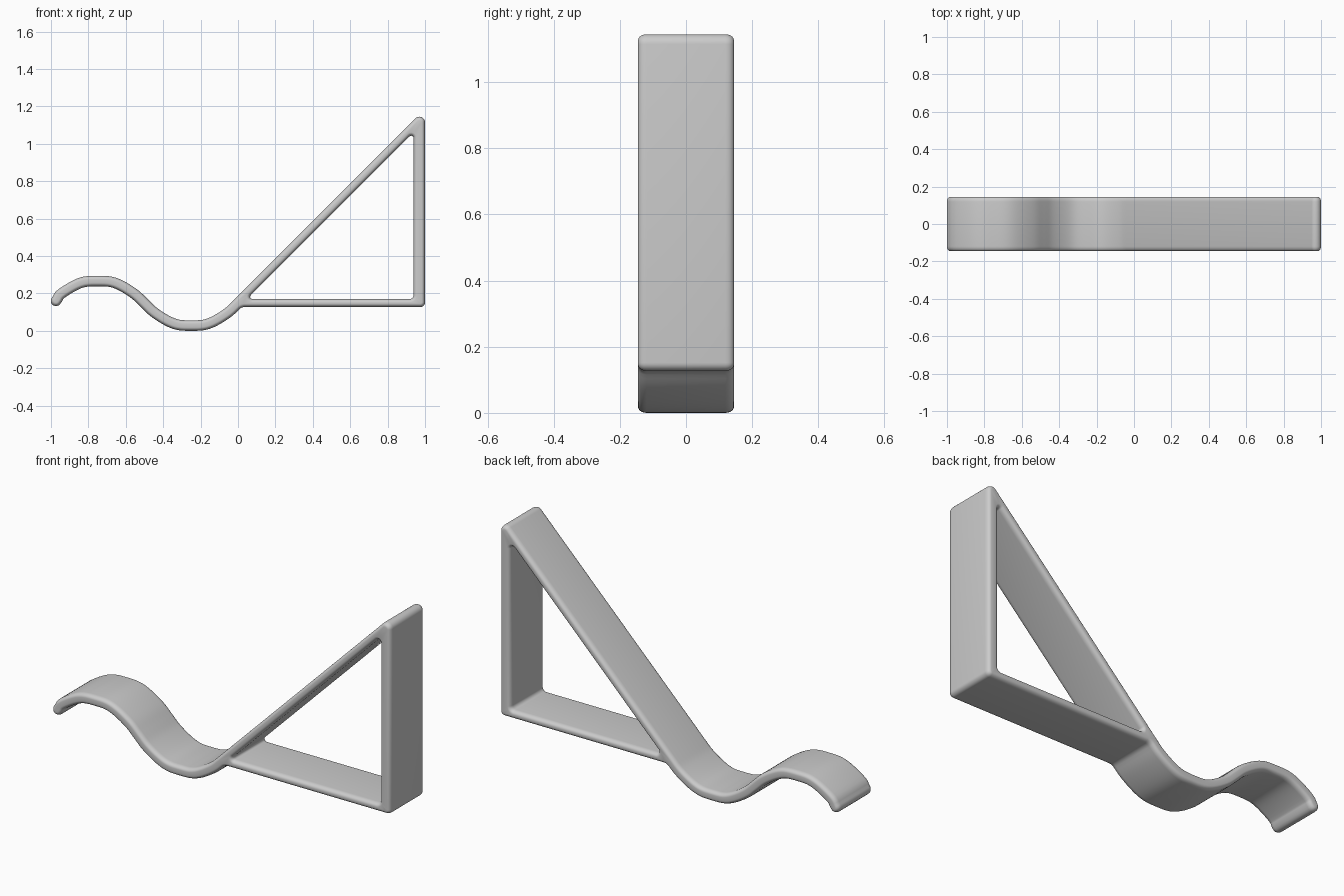
import bpy, bmesh
from math import sin, cos, pi, atan2, tan, radians
from mathutils import Vector

cube = bpy.data.objects.get("Cube")
if cube:
    bpy.data.objects.remove(cube, do_unlink=True)

HALF_WIDTH = 0.145   # half of the strip's depth in y
HALF_THICK = 0.028   # half of the ribbon's thickness
MID = 0.147          # height the wave swings around
RIM_IN, RIM_Y = 0.018, 0.026


def fillet(before, corner, after, r, steps=6):
    """Arc of radius r rounding one corner of an outline."""
    a, b = (before - corner).normalized(), (after - corner).normalized()
    half = a.angle(b) / 2
    centre = corner + (a + b).normalized() * (r / sin(half))
    start = corner + a * (r / tan(half)) - centre
    end = corner + b * (r / tan(half)) - centre
    a0 = atan2(start.y, start.x)
    turn = (atan2(end.y, end.x) - a0 + pi) % (2 * pi) - pi
    return [centre + Vector((cos(a0 + turn * i / steps), sin(a0 + turn * i / steps))) * r
            for i in range(steps + 1)]


def smooth_path(pts, steps=4):
    """Catmull-Rom path through all but the first and last points."""
    out = []
    for p0, p1, p2, p3 in zip(pts, pts[1:], pts[2:], pts[3:]):
        for i in range(steps):
            t = i / steps
            out.append(0.5 * (2 * p1 + (p2 - p0) * t + (2 * p0 - 5 * p1 + 4 * p2 - p3) * t ** 2
                              + (3 * p1 - p0 - 3 * p2 + p3) * t ** 3))
    return out + [pts[-2]]


def normals(pts, closed):
    """Left-hand normals, scaled so that offset edges stay parallel."""
    n, out = len(pts), []
    for i, p in enumerate(pts):
        prev = pts[i - 1] if closed or i else None
        nxt = pts[(i + 1) % n] if closed or i < n - 1 else None
        d0 = (p - prev).normalized() if prev is not None else (nxt - p).normalized()
        d1 = (nxt - p).normalized() if nxt is not None else d0
        d = (d0 + d1).normalized()
        out.append(Vector((-d.y, d.x)) / max(d.dot(d0), 0.5))
    return out


# Wave centre line: a crest followed by a matching trough
quarter = [(0.25, 0), (0.2, 0.047), (0.13, 0.092), (0.07, 0.115), (0, 0.119)]
hump = [(-d, h) for d, h in quarter] + [(d, h) for d, h in reversed(quarter[:-1])]
wave = [Vector((-1.03, 0.10)), Vector((-0.973, 0.16))]
wave += [Vector((-0.75 + d, MID + h)) for d, h in hump[1:]]
wave += [Vector((-0.25 + d, MID - h)) for d, h in hump[1:]]
wave.append(Vector((0.05, MID + 0.047)))
path = smooth_path(wave)
side = normals(path, False)
upper = [p + s * HALF_THICK for p, s in zip(path, side)]
lower = [p - s * HALF_THICK for p, s in zip(path, side)]

# Rounded free end of the ribbon
a0 = atan2(side[0].y, side[0].x)
end_cap = [path[0] + Vector((cos(a0 + pi * i / 8), sin(a0 + pi * i / 8))) * HALF_THICK
           for i in range(1, 8)]

# Outer outline, counter-clockwise: underside, base, upright, slope, top of the wave
joint = Vector((0.02, 0.127))
heel = Vector((1.0, 0.127))
apex = Vector((1.0, 1.187))
slope_foot = Vector((0.0, 0.187))
outer = lower[:-2]
outer += fillet(lower[-4], joint, heel, 0.04, 4)
outer += fillet(joint, heel, apex, 0.025)
outer += fillet(heel, apex, slope_foot, 0.03, 10)
outer += list(reversed(upper)) + end_cap

# Triangular opening, clockwise so that its left side is also solid
tri = [Vector((0.048, 0.17)), Vector((0.938, 1.06)), Vector((0.938, 0.17))]
hole = []
for i, r in enumerate((0.012, 0.012, 0.02)):
    hole += fillet(tri[i - 1], tri[i], tri[(i + 1) % 3], r)

# Depth layers: rounded rim at the front, straight wall, rounded rim at the back
rim = [(HALF_WIDTH - RIM_Y + RIM_Y * cos(a), RIM_IN * (1 - sin(a)))
       for a in (pi / 2 * i / 5 for i in range(6))]
layers = [(-y, inset) for y, inset in rim] + list(reversed(rim))

bm = bmesh.new()
cap_edges = [[], []]
for loop in (outer, hole):
    offs = normals(loop, True)
    rows = [[bm.verts.new((p.x + o.x * inset, y, p.y + o.y * inset))
             for p, o in zip(loop, offs)] for y, inset in layers]
    n = len(loop)
    for ra, rb in zip(rows, rows[1:]):
        for i in range(n):
            j = (i + 1) % n
            bm.faces.new((ra[i], ra[j], rb[j], rb[i]))
    for edges, row in zip(cap_edges, (rows[0], rows[-1])):
        edges += [bm.edges.get((row[i], row[(i + 1) % n])) for i in range(n)]
for edges in cap_edges:
    bmesh.ops.triangle_fill(bm, edges=edges, use_beauty=True)
bmesh.ops.recalc_face_normals(bm, faces=bm.faces)

mesh = bpy.data.meshes.new("wave_bracket")
bm.to_mesh(mesh)
bm.free()
bracket = bpy.data.objects.new("wave_bracket", mesh)
bpy.context.collection.objects.link(bracket)

# Plain grey material
grey = bpy.data.materials.new("light_grey")
grey.use_nodes = True
colour = (0.6, 0.6, 0.6, 1)
grey.diffuse_color = colour
grey.node_tree.nodes["Principled BSDF"].inputs["Base Color"].default_value = colour
mesh.materials.append(grey)

bpy.ops.object.select_all(action='DESELECT')
bracket.select_set(True)
bpy.context.view_layer.objects.active = bracket
bpy.ops.object.shade_smooth_by_angle(angle=radians(40))
